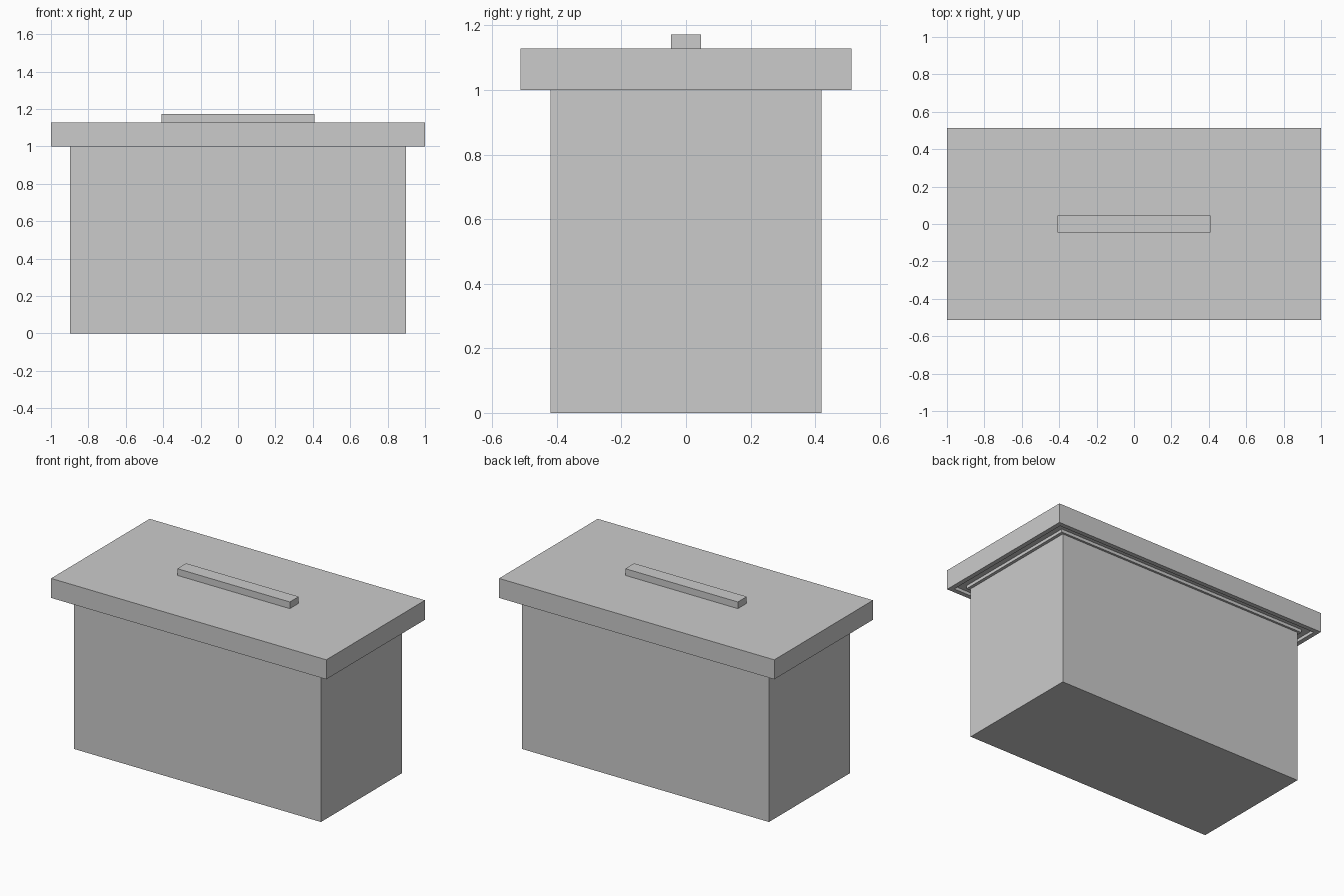
import bpy, bmesh

if "Cube" in bpy.data.objects:
    bpy.data.objects.remove(bpy.data.objects["Cube"])


def rect_loft(name, rings):
    """Loft rectangles given as (half x, half y, z) and cap both ends."""
    bm = bmesh.new()
    loops = [[bm.verts.new((sx * hx, sy * hy, z))
              for sx, sy in ((-1, -1), (1, -1), (1, 1), (-1, 1))]
             for hx, hy, z in rings]
    for a, b in zip(loops, loops[1:]):
        for i in range(4):
            j = (i + 1) % 4
            bm.faces.new((a[i], a[j], b[j], b[i]))
    bm.faces.new(loops[0][::-1])
    bm.faces.new(loops[-1])
    bmesh.ops.recalc_face_normals(bm, faces=bm.faces)
    mesh = bpy.data.meshes.new(name)
    bm.to_mesh(mesh)
    bm.free()
    obj = bpy.data.objects.new(name, mesh)
    bpy.context.collection.objects.link(obj)
    return obj


# Box body
BX, BY = 0.897, 0.42
rect_loft("box_body", [(BX, BY, 0), (BX, BY, 1.0)])

# Overhanging lid, with a shallow groove running round its underside
LX, LY = 1.0, 0.512
groove_out, groove_in, depth = 0.03, 0.083, 0.02
rect_loft("lid", [
    (LX - groove_in, LY - groove_in + 0.005, 1.0),
    (LX - groove_in, LY - groove_in + 0.005, 1.0 + depth),
    (LX - groove_out, LY - groove_out, 1.0 + depth),
    (LX - groove_out, LY - groove_out, 1.0),
    (LX, LY, 1.0),
    (LX, LY, 1.128),
])

# Bar handle on top of the lid
rect_loft("lid_handle", [(0.409, 0.046, 1.128), (0.409, 0.046, 1.172)])
